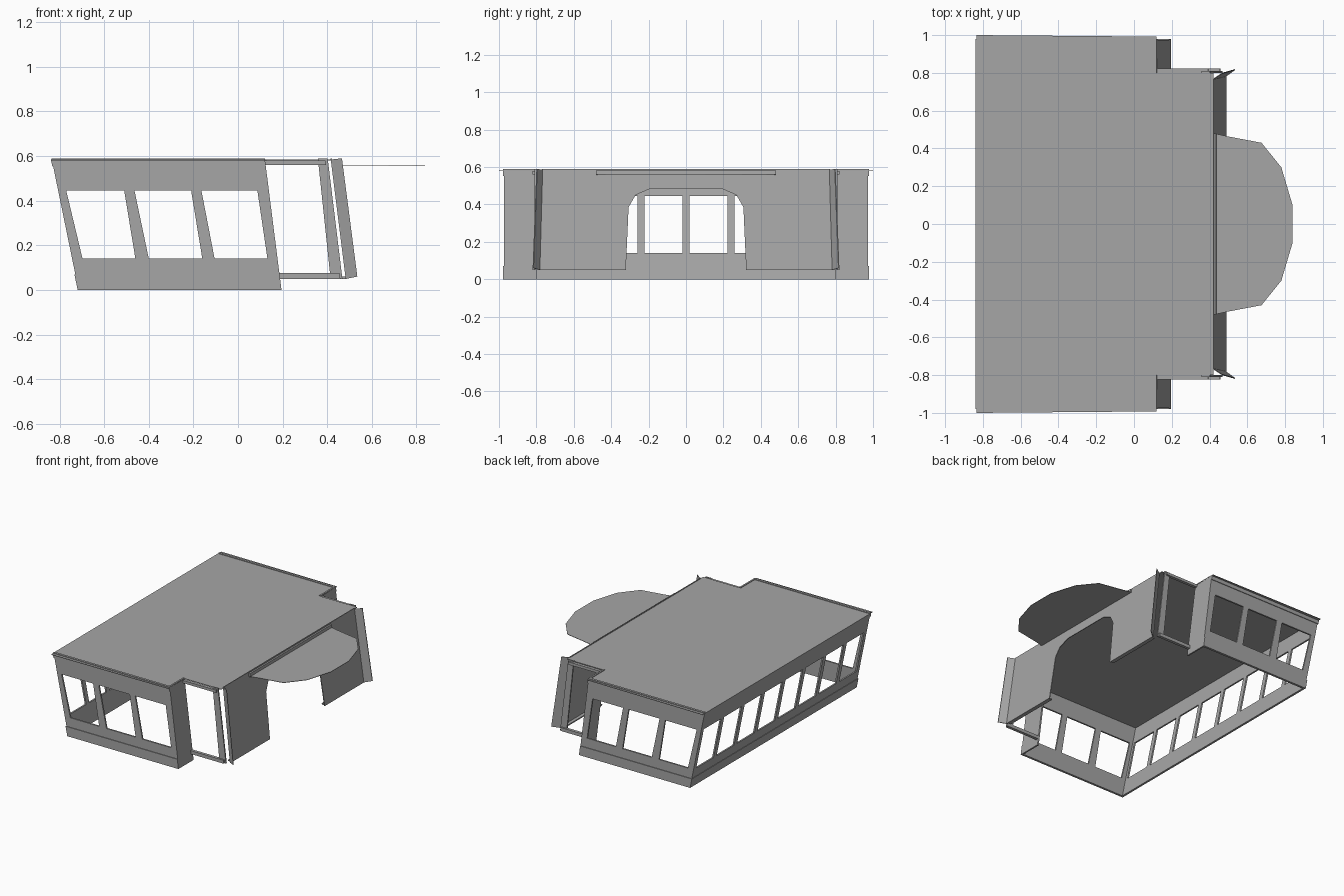
import bpy, bmesh
from mathutils import Vector

cube = bpy.data.objects.get("Cube")
if cube:
    bpy.data.objects.remove(cube)

grey = bpy.data.materials.new("plain_grey")
grey.use_nodes = True
colour = (0.38, 0.38, 0.38, 1)
grey.diffuse_color = colour
grey.node_tree.nodes["Principled BSDF"].inputs["Base Color"].default_value = colour

TOP, SILL, HEAD = 0.59, 0.14, 0.445
SIDE = 0.974


def part(name, outlines, depth):
    """Thin plates from flat outlines, mirrored to the other side of y = 0."""
    bm = bmesh.new()
    for outline in outlines:
        front = [bm.verts.new(p) for p in outline]
        back = [bm.verts.new(Vector(p) + Vector(depth)) for p in outline]
        bm.faces.new(front)
        bm.faces.new(back[::-1])
        n = len(front)
        for i in range(n):
            j = (i + 1) % n
            bm.faces.new((front[j], front[i], back[i], back[j]))
    bmesh.ops.recalc_face_normals(bm, faces=bm.faces)
    mesh = bpy.data.meshes.new(name)
    bm.to_mesh(mesh)
    bm.free()
    mesh.materials.append(grey)
    obj = bpy.data.objects.new(name, mesh)
    bpy.context.collection.objects.link(obj)
    mirror = obj.modifiers.new("Mirror", "MIRROR")
    mirror.use_axis = (False, True, False)
    return obj


# Leaning planes: x as a function of height
def back_x(z):
    return -0.715 - 0.205 * z


def end_x(z):
    return 0.195 - 0.127 * z


def front_x(z):
    return 0.495 - 0.125 * z


def side_quad(z0, z1, a0, b0, a1, b1, y=SIDE):
    return [(a0, y, z0), (b0, y, z0), (b1, y, z1), (a1, y, z1)]


def side_band(z0, z1, y=SIDE):
    return side_quad(z0, z1, back_x(z0), end_x(z0), back_x(z1), end_x(z1), y)


def cross_quad(plane, z0, z1, y0, y1, shift=0):
    return [(plane(z) + shift, y, z) for y, z in ((y0, z0), (y1, z0), (y1, z1), (y0, z1))]


# Side walls: sill, header and leaning window posts
posts = [
    (back_x(SILL), -0.697, back_x(HEAD), -0.77),
    (-0.46, -0.40, -0.51, -0.464),
    (-0.16, -0.105, -0.21, -0.164),
    (0.132, end_x(SILL), 0.087, end_x(HEAD)),
]
part("side_wall", [side_band(0, SILL), side_band(HEAD, TOP)]
     + [side_quad(SILL, HEAD, *p) for p in posts], (0, -0.012, 0))
part("side_trim", [side_band(0, 0.07, 0.979), side_band(0.553, TOP, 0.979)], (0, -0.006, 0))

# Back wall: eight windows with even mullions
mullions = [cross_quad(back_x, SILL, HEAD, max(0, 0.24 * k - 0.018), min(SIDE, 0.24 * k + 0.018))
            for k in range(5)]
part("back_wall", [cross_quad(back_x, 0, SILL, 0, SIDE),
                   cross_quad(back_x, HEAD, TOP - 0.005, 0, SIDE)] + mullions, (0.012, 0, 0))
part("back_trim", [cross_quad(back_x, 0, 0.07, 0, 0.979, -0.004),
                   cross_quad(back_x, 0.553, 0.585, 0, 0.979, -0.004)], (0.006, 0, 0))

# End walls beside the projecting bay
part("end_wall", [cross_quad(end_x, 0, TOP, 0.80, SIDE)], (-0.012, 0, 0))

# Front wall with the arched opening
arch = [(0, TOP), (0.77, TOP), (0.785, 0.05), (0.322, 0.05), (0.307, 0.385),
        (0.27, 0.45), (0.19, 0.485), (0, 0.485)]
part("front_wall", [[(front_x(z), y, z) for y, z in arch]], (-0.006, 0, 0))
part("front_ledge", [cross_quad(front_x, 0.05, 0.06, 0.33, 0.77)], (-0.03, 0, 0))

# Open side frames of the bay
rails = [[(end_x(z0), 0.80, z0), (front_x(z0) - 0.03, 0.80, z0),
          (front_x(z1) - 0.03, 0.80, z1), (end_x(z1), 0.80, z1)]
         for z0, z1 in ((0.05, 0.075), (0.56, 0.58))]
part("bay_rail", rails, (0, 0.022, 0))
part("bay_post", [side_quad(0.05, TOP, 0.415, 0.468, 0.358, 0.402, 0.80)], (0, 0.01, 0))

# Splayed fins at the front corners
part("corner_fin", [[(0.487, 0.78, 0.05), (0.535, 0.815, 0.06),
                     (0.466, 0.795, TOP), (0.42, 0.765, 0.585)]], (0, 0.005, 0))

# Flat roof, fascia strip and rounded canopy
roof = [(-0.835, 0), (-0.835, 1), (0.12, 0.992), (0.125, 0.80), (0.42, 0.80), (0.42, 0)]
part("roof", [[(x, y, 0.581) for x, y in roof]], (0, 0, 0.004))
part("fascia", [cross_quad(front_x, 0.558, 0.582, 0, 0.48, 0.012)], (-0.012, 0, 0))
canopy = [(0.425, 0), (0.425, 0.48), (0.49, 0.465), (0.675, 0.43), (0.78, 0.30),
          (0.838, 0.105), (0.838, 0)]
part("canopy", [[(x, y, 0.558) for x, y in canopy]], (0, 0, 0.003))
